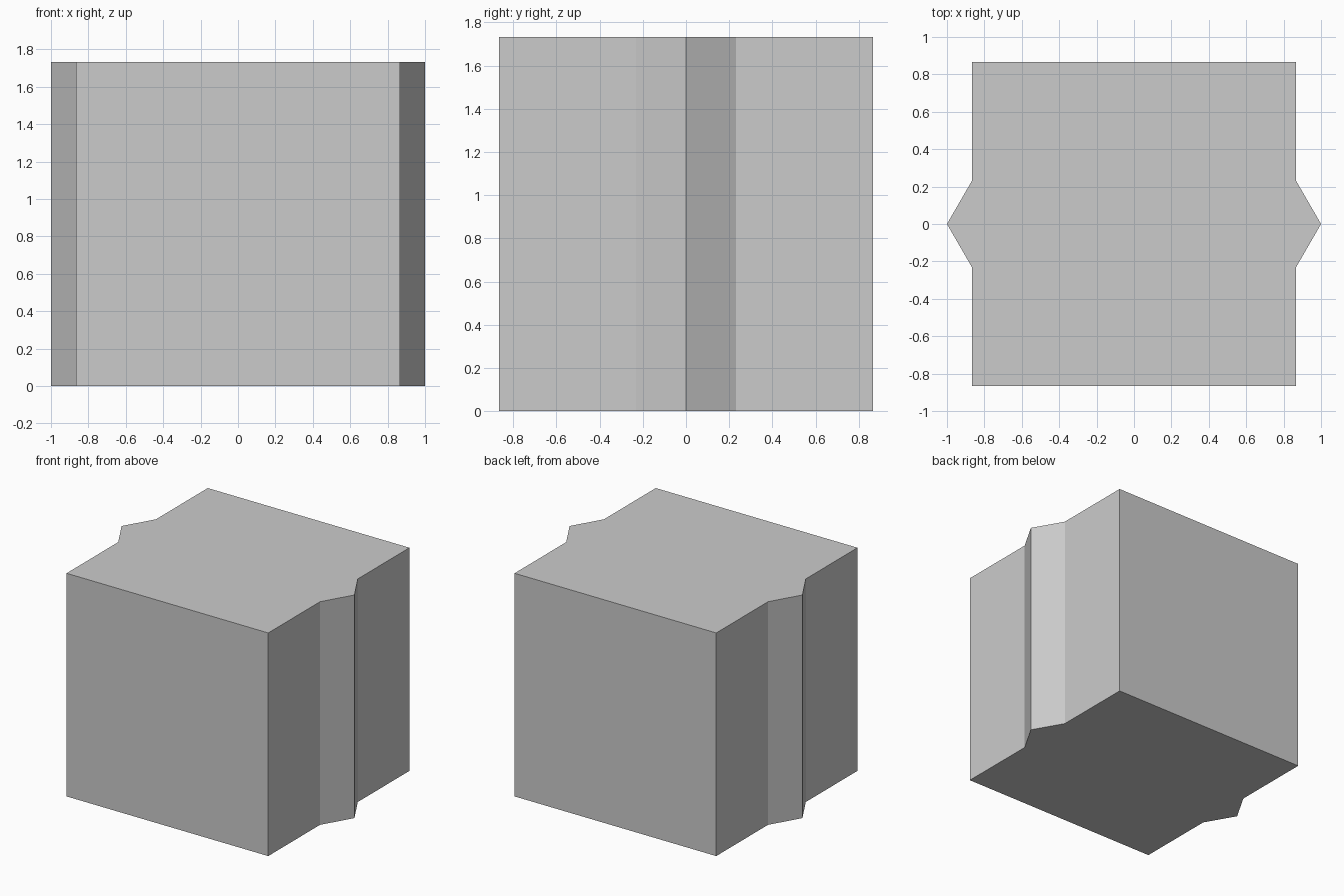
import bpy, bmesh, math

if "Cube" in bpy.data.objects:
    bpy.data.objects.remove(bpy.data.objects["Cube"])

H = math.sqrt(3)          # height, and width of the square block
S = H / 2                 # half width
K = (1 - S) * math.sqrt(3)  # half width of each side ridge


def prism(name, profile, z0, z1):
    """Closed prism from a counter-clockwise profile."""
    bm = bmesh.new()
    base = bm.faces.new([bm.verts.new((x, y, z0)) for x, y in profile])
    top = bmesh.ops.extrude_face_region(bm, geom=[base])["geom"]
    verts = [v for v in top if isinstance(v, bmesh.types.BMVert)]
    bmesh.ops.translate(bm, verts=verts, vec=(0, 0, z1 - z0))
    bmesh.ops.recalc_face_normals(bm, faces=bm.faces)
    mesh = bpy.data.meshes.new(name)
    bm.to_mesh(mesh)
    bm.free()
    obj = bpy.data.objects.new(name, mesh)
    bpy.context.collection.objects.link(obj)
    return obj


# Square block merged with a hexagonal column whose corners form the side ridges
half = [(S, -S), (S, -K), (1, 0), (S, K), (S, S)]
prism("ridged_block", half + [(-x, -y) for x, y in half], 0, H)

# Square inner core, its outline faintly visible at the top and bottom
C = 0.75
prism("inner_core", [(C, -C), (C, C), (-C, C), (-C, -C)], 0.001, H - 0.001)
